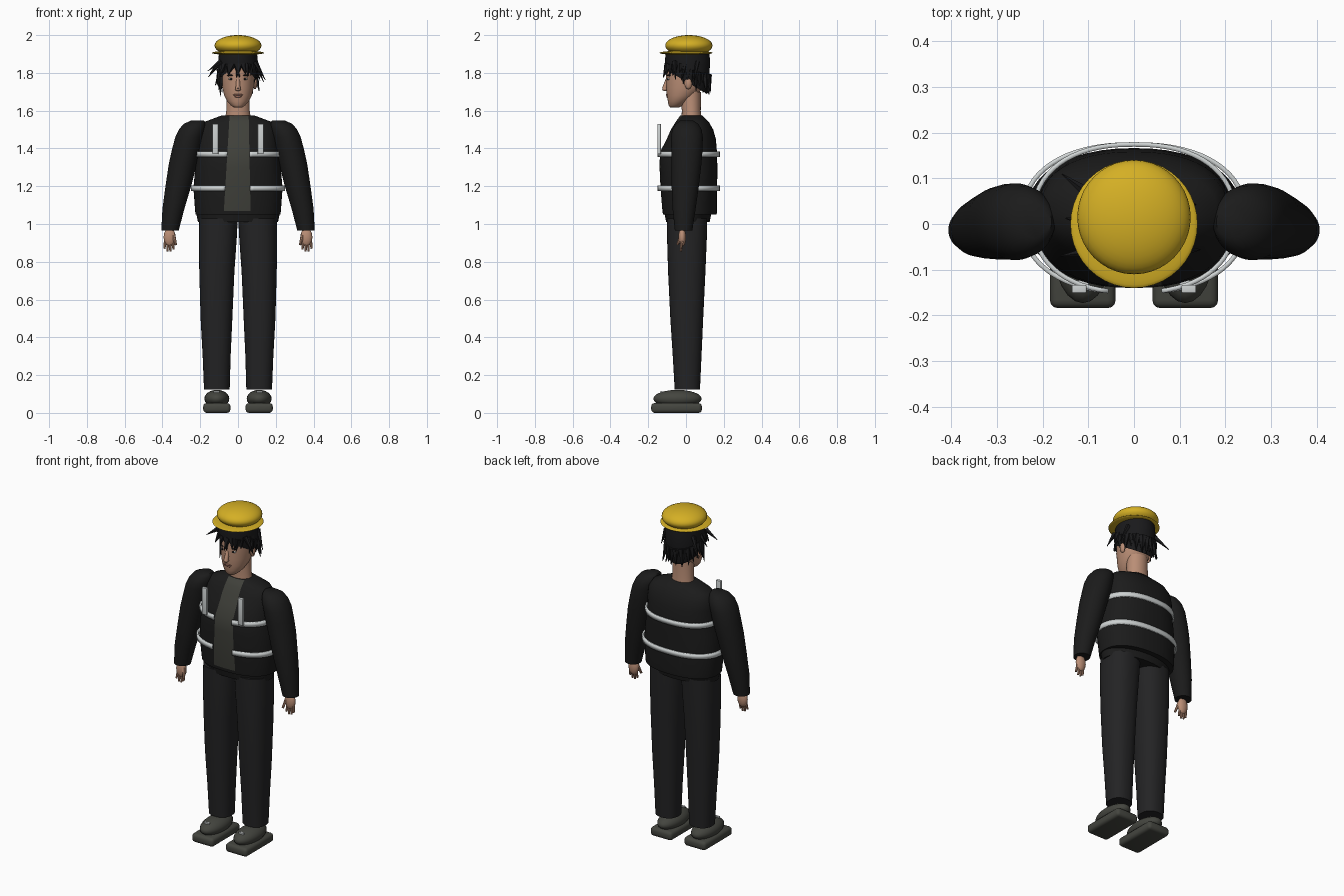
import bpy, bmesh, math, random
from mathutils import Vector, Matrix

random.seed(4)
cube = bpy.data.objects.get("Cube")
if cube:
    bpy.data.objects.remove(cube, do_unlink=True)


def material(name, r, g, b):
    m = bpy.data.materials.new(name)
    m.use_nodes = True
    m.diffuse_color = (r, g, b, 1)
    m.node_tree.nodes["Principled BSDF"].inputs["Base Color"].default_value = (r, g, b, 1)
    return m


JACKET = material("jacket black", .011, .011, .011)
PANTS = material("trouser black", .017, .017, .018)
SHIRT = material("shirt grey", .05, .051, .042)
BOOT = material("boot grey", .058, .06, .05)
YELLOW = material("helmet yellow", .66, .43, .018)
SILVER = material("reflective silver", .62, .65, .65)
SKIN = material("skin", .49, .27, .18)
HAIR = material("hair black", .01, .01, .011)
LIPS = material("lip brown", .33, .15, .11)
WHITE = material("eye white", .6, .58, .55)


def finish(name, bm, *mats, angle=40):
    bmesh.ops.recalc_face_normals(bm, faces=bm.faces)
    mesh = bpy.data.meshes.new(name)
    bm.to_mesh(mesh)
    bm.free()
    for m in mats:
        mesh.materials.append(m)
    obj = bpy.data.objects.new(name, mesh)
    bpy.context.collection.objects.link(obj)
    bpy.ops.object.select_all(action='DESELECT')
    obj.select_set(True)
    bpy.context.view_layer.objects.active = obj
    bpy.ops.object.shade_smooth_by_angle(angle=math.radians(angle))
    return obj


def loft(sections, power=2, n=40, caps=True):
    """Skin horizontal rings given as (z, centre x, centre y, radius x, radius y)."""
    bm = bmesh.new()
    rings = []
    for z, cx, cy, rx, ry in sections:
        ring = []
        for i in range(n):
            c, s = math.cos(math.tau * i / n), math.sin(math.tau * i / n)
            x = math.copysign(abs(c) ** (2 / power), c)
            y = math.copysign(abs(s) ** (2 / power), s)
            ring.append(bm.verts.new((cx + rx * x, cy + ry * y, z)))
        rings.append(ring)
    for a, b in zip(rings, rings[1:]):
        for i in range(n):
            j = (i + 1) % n
            bm.faces.new((a[i], a[j], b[j], b[i]))
    if caps:
        bm.faces.new(rings[0])
        bm.faces.new(rings[-1])
    return bm


def cut(bm, co, no, clear=False):
    bmesh.ops.bisect_plane(bm, geom=bm.verts[:] + bm.edges[:] + bm.faces[:],
                           plane_co=co, plane_no=no, clear_inner=clear)


def ball(name, centre, radii, mat, n=24):
    bm = bmesh.new()
    bmesh.ops.create_uvsphere(bm, u_segments=n, v_segments=n // 2, radius=1)
    bm.transform(Matrix.Translation(centre) @ Matrix.Diagonal((*radii, 1)))
    return finish(name, bm, mat)


def box(name, centre, size, mat, bevel=0.0):
    bm = bmesh.new()
    bmesh.ops.create_cube(bm, size=1)
    bm.transform(Matrix.Translation(centre) @ Matrix.Diagonal((*size, 1)))
    if bevel:
        bmesh.ops.bevel(bm, geom=bm.edges[:], offset=bevel, segments=3, affect='EDGES', profile=.5)
    return finish(name, bm, mat)


def spikes(name, items, mat, tip=.1, sides=6):
    """Tapered strands, each from a to b with a base radius."""
    bm = bmesh.new()
    for a, b, r in items:
        a, b = Vector(a), Vector(b)
        rot = (b - a).to_track_quat('Z', 'Y').to_matrix().to_4x4()
        bmesh.ops.create_cone(bm, cap_ends=True, segments=sides, radius1=r, radius2=r * tip,
                              depth=(b - a).length,
                              matrix=Matrix.Translation((a + b) / 2) @ rot)
    return finish(name, bm, mat)


# Jacket with the open front showing the shirt
bm = loft([(1.05, 0, .02, .225, .142), (1.07, 0, .02, .227, .145), (1.19, 0, .015, .236, .15),
           (1.3, 0, .013, .226, .153), (1.38, 0, .013, .215, .151), (1.45, 0, .028, .21, .13),
           (1.5, 0, .032, .205, .112), (1.54, 0, .033, .18, .088), (1.575, 0, .028, .085, .058)],
          power=2.3, n=48)
edges = [(Vector((-.055, 0, 1.4)), Vector((1, 0, -.06))),
         (Vector((.06, 0, 1.4)), Vector((-1, 0, -.02)))]
for co, no in edges:
    cut(bm, co, no)
for f in bm.faces:
    c = f.calc_center_median()
    if c.y < 0 and c.z > 1.07 and all((c - co).dot(no) > 0 for co, no in edges):
        f.material_index = 1
finish("jacket", bm, JACKET, SHIRT, angle=60)
finish("jacket_hem", loft([(1.01, 0, .01, .212, .115), (1.06, 0, .01, .222, .125)]), JACKET)

# Reflective bands, open at the shirt
for name, z, rx in (("chest_band", 1.37, .221), ("waist_band", 1.19, .244)):
    bm = loft([(z - .015, 0, .012, rx, .162), (z + .015, 0, .012, rx, .162)],
              power=2.3, n=64, caps=False)
    for co, no in edges:
        cut(bm, co, no)
    gap = [f for f in bm.faces if f.calc_center_median().y < 0
           and all((f.calc_center_median() - co).dot(no) > 0 for co, no in edges)]
    bmesh.ops.delete(bm, geom=gap, context='FACES')
    band = finish(name, bm, SILVER)
    mod = band.modifiers.new("thickness", 'SOLIDIFY')
    mod.thickness = .01
    mod.offset = 0

# Limbs, boots and hands on both sides
for side, s in (("left", 1), ("right", -1)):
    box(side + "_chest_strap", (s * .12, -.142, 1.45), (.032, .018, .16), SILVER, .003)

    sleeve = [(.965, .36, -.013, .046, .046), (1.08, .342, -.01, .058, .061),
              (1.2, .316, -.004, .068, .072), (1.32, .292, .002, .074, .08),
              (1.4, .272, .005, .076, .083), (1.46, .258, .005, .074, .084),
              (1.5, .243, .005, .07, .078), (1.53, .23, .005, .058, .06),
              (1.547, .215, .005, .035, .035)]
    finish(side + "_sleeve", loft([(z, s * x, *rest) for z, x, *rest in sleeve]), JACKET, angle=60)

    leg = [(.125, .112, .007, .068, .067), (.3, .113, .006, .074, .076),
           (.5, .114, .004, .084, .087), (.75, .112, .004, .093, .099),
           (.92, .107, .005, .1, .105), (1.03, .103, .006, .102, .107)]
    finish(side + "_trouser_leg", loft([(z, s * x, *rest) for z, x, *rest in leg], power=2.3), PANTS)

    ball(side + "_boot_upper", (s * .112, -.045, .075), (.066, .128, .047), BOOT)
    box(side + "_boot_sole", (s * .112, -.05, .026), (.144, .268, .052), BOOT, .018)
    box(side + "_boot_buckle", (s * .115, -.13, .112), (.032, .012, .009), SILVER)

    ball(side + "_palm", (s * .362, -.02, .93), (.032, .02, .05), SKIN, 16)
    fingers = []
    for i in range(4):
        x = s * (.345 + i * .013)
        length = (.045, .056, .054, .04)[i]
        fingers.append(((x, -.02, .91), (x + s * (i - 1) * .003, -.028, .91 - length), .0085))
    fingers.append(((s * .342, -.025, .945), (s * .329, -.045, .89), .01))
    spikes(side + "_fingers", fingers, SKIN, tip=.65, sides=8)

# Neck and head
finish("neck", loft([(1.54, 0, .03, .07, .055), (1.6, 0, .028, .062, .05), (1.7, 0, .025, .06, .055)]), SKIN)
finish("head", loft([(1.617, 0, -.06, .022, .024), (1.628, 0, -.052, .038, .04),
                     (1.65, 0, -.04, .058, .056), (1.68, 0, -.022, .073, .08),
                     (1.72, 0, -.008, .083, .096), (1.77, 0, 0, .088, .106),
                     (1.83, 0, .002, .09, .108), (1.9, 0, .005, .084, .1)]), SKIN, angle=60)

# Face
spikes("nose", [((0, -.095, 1.775), (0, -.114, 1.715), .009)], SKIN, tip=1.5, sides=10)
ball("nose_tip", (0, -.112, 1.714), (.015, .014, .011), SKIN, 12)
ball("upper_lip", (0, -.1, 1.684), (.026, .007, .005), LIPS, 12)
ball("lower_lip", (0, -.097, 1.675), (.021, .007, .006), LIPS, 12)
for side, s in (("left", 1), ("right", -1)):
    ball(side + "_eye", (s * .036, -.09, 1.768), (.015, .01, .006), WHITE, 12)
    ball(side + "_iris", (s * .036, -.097, 1.768), (.006, .005, .006), HAIR, 12)
    ball(side + "_brow", (s * .037, -.093, 1.787), (.021, .01, .004), HAIR, 12)
    ball(side + "_ear", (s * .09, .012, 1.745), (.012, .02, .032), SKIN, 12)

# Hair cap, cut from fringe to nape
bm = loft([(1.69, 0, .03, .075, .075), (1.74, 0, .022, .092, .095), (1.8, 0, .012, .102, .112),
           (1.86, 0, .008, .105, .12), (1.91, 0, .008, .1, .115)])
cut(bm, (0, -.12, 1.825), (0, .5, .85), clear=True)
finish("hair_cap", bm, HAIR, angle=60)

# Loose strands: fringe, nape and wild side locks
strands = []
for i in range(34):
    a = math.tau * i / 34
    c, s = math.cos(a), math.sin(a)
    front = s < -.3
    drop = random.uniform(.04, .08) if front else random.uniform(.06, .11)
    top = 1.845 if front else 1.82 - .03 * max(s, 0)
    spread = random.uniform(.97, 1.12)
    strands.append(((.095 * c, .01 + .11 * s, top),
                    (.1 * c * spread + random.uniform(-.02, .02), .008 + .116 * s * spread, top - drop),
                    .018))
for s in (1, -1):
    for y in (-.06, .0, .06):
        reach = .135 if s > 0 else .165
        strands.append(((s * .09, y, 1.86),
                        (s * (reach + random.uniform(-.02, .01)), y + random.uniform(-.03, .05),
                         random.uniform(1.75, 1.81)), .014))
strands.append(((-.088, -.03, 1.78), (-.094, -.04, 1.675), .014))
spikes("hair_strands", strands, HAIR, sides=5)

# Hard hat
ball("helmet_dome", (0, .015, 1.945), (.124, .125, .055), YELLOW, 40)
ball("helmet_brim", (0, 0, 1.906), (.139, .14, .012), YELLOW, 40)
